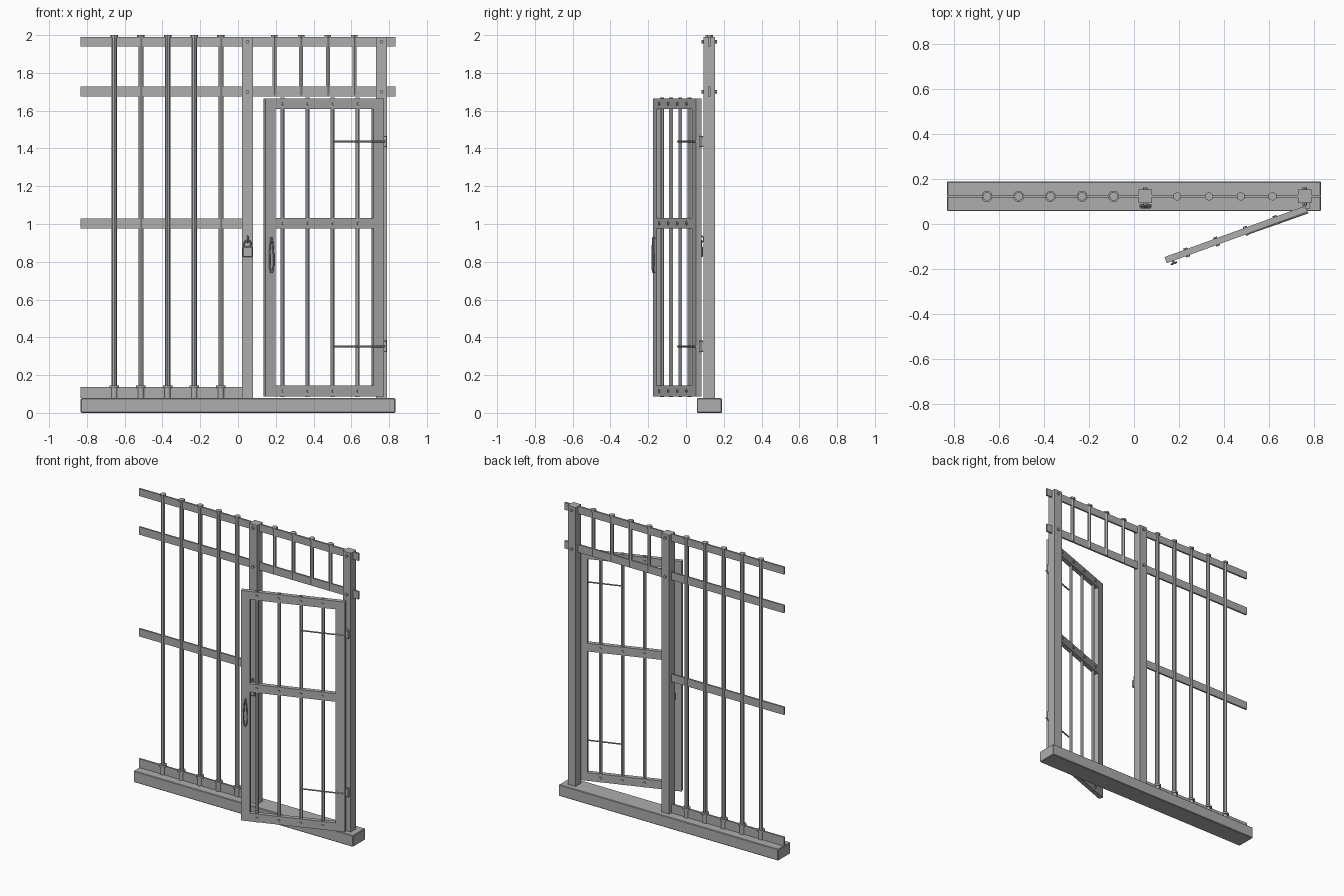
import bpy, bmesh, math
from mathutils import Matrix, Vector

if "Cube" in bpy.data.objects:
    bpy.data.objects.remove(bpy.data.objects["Cube"])

steel = bpy.data.materials.new("grey steel")
steel.use_nodes = True
COLOUR = (0.42, 0.42, 0.42, 1)
steel.diffuse_color = COLOUR
steel.node_tree.nodes["Principled BSDF"].inputs["Base Color"].default_value = COLOUR

# Door frame of reference: x runs from free edge to hinge, y is thickness
DOOR = Matrix.Translation((0.141, -0.161, 0)) @ Matrix.Rotation(math.radians(20), 4, "Z")
WALL = Matrix.Identity(4)


def finish(name, bm, place=WALL):
    mesh = bpy.data.meshes.new(name)
    bmesh.ops.recalc_face_normals(bm, faces=bm.faces)
    bm.to_mesh(mesh)
    bm.free()
    mesh.materials.append(steel)
    obj = bpy.data.objects.new(name, mesh)
    bpy.context.collection.objects.link(obj)
    obj.matrix_world = place
    return obj


def box(name, x, y, z, place=WALL, bevel=0):
    bm = bmesh.new()
    spans = (x, y, z)
    mid = Vector([(a + b) / 2 for a, b in spans])
    size = Vector([b - a for a, b in spans])
    bmesh.ops.create_cube(bm, size=1, matrix=Matrix.Translation(mid) @ Matrix.Diagonal(size.to_4d()))
    obj = finish(name, bm, place)
    if bevel:
        mod = obj.modifiers.new("edge", "BEVEL")
        mod.width, mod.segments = bevel, 1
    return obj


def rod(name, start, end, radius, sides=6, place=WALL):
    a, b = Vector(start), Vector(end)
    turn = (b - a).to_track_quat("Z", "Y").to_matrix().to_4x4()
    bm = bmesh.new()
    bmesh.ops.create_cone(bm, cap_ends=True, segments=sides, radius1=radius, radius2=radius,
                          depth=(b - a).length, matrix=Matrix.Translation((a + b) / 2) @ turn)
    return finish(name, bm, place)


def wire(name, points, radius, closed=False, place=WALL):
    curve = bpy.data.curves.new(name, "CURVE")
    curve.dimensions = "3D"
    curve.bevel_depth, curve.bevel_resolution = radius, 1
    line = curve.splines.new("POLY")
    line.points.add(len(points) - 1)
    for p, co in zip(line.points, points):
        p.co = (*co, 1)
    line.use_cyclic_u = closed
    curve.use_fill_caps = True
    curve.materials.append(steel)
    obj = bpy.data.objects.new(name, curve)
    bpy.context.collection.objects.link(obj)
    obj.matrix_world = place


# Sill, posts and flat rails
MID = 0.123
FLAT = (MID - 0.006, MID + 0.006)
box("sill", (-0.833, 0.833), (0.057, 0.19), (0, 0.078), bevel=0.004)
for side, x in (("middle", 0.05), ("hinge", 0.76)):
    box(side + "_post", (x - 0.03, x + 0.03), (0.093, 0.153), (0.078, 1.99))
    for z in (1.965, 1.70):
        rod(side + "_post_bolt", (x, 0.083, z), (x, 0.163, z), 0.01, 8)
for name, right, low, high in (("top_rail", 0.833, 1.94, 1.99), ("lintel_rail", 0.833, 1.675, 1.728),
                               ("middle_rail", 0.025, 0.977, 1.03), ("bottom_rail", 0.025, 0.078, 0.138)):
    box(name, (-0.833, right), FLAT, (low, high))

# Fixed bars with foot sockets and caps
for i in range(5):
    x = -0.655 + i * 0.1412
    rod("fixed_bar", (x, MID, 0.078), (x, MID, 1.995), 0.014, 8)
    rod("bar_cap", (x, MID, 1.988), (x, MID, 2.0), 0.02, 8)
    rod("foot_socket", (x, MID, 0.078), (x, MID, 0.135), 0.017, 12)
    rod("foot_collar", (x, MID, 0.133), (x, MID, 0.146), 0.025, 12)

# Short bars above the doorway
for i in range(4):
    x = 0.193 + i * 0.1412
    rod("short_bar", (x, MID, 1.68), (x, MID, 1.995), 0.012)
    rod("short_bar_cap", (x, MID, 1.988), (x, MID, 2.0), 0.02)

# Open door frame
LENGTH, HALF = 0.667, 0.0145
LOW, HIGH = 0.088, 1.665
box("door_free_stile", (0, 0.056), (-HALF, HALF), (LOW, HIGH), DOOR)
box("door_hinge_stile", (LENGTH - 0.06, LENGTH), (-HALF, HALF), (LOW, HIGH), DOOR)
rails = (LOW + 0.028, 1.003, HIGH - 0.028)
for z in rails:
    box("door_rail", (0.05, LENGTH - 0.05), (-HALF, HALF), (z - 0.028, z + 0.028), DOOR)
for i in range(4):
    x = 0.1 + i * 0.1412
    rod("door_bar", (x, 0, LOW - 0.004), (x, 0, HIGH + 0.005), 0.011, 6, DOOR)
    for z in rails:
        rod("door_bolt", (x, -0.021, z), (x, 0.021, z), 0.009, 8, DOOR)

# Hinges with long straps
for z in (0.352, 1.437):
    rod("hinge_strap", (0.385, -HALF, z), (0.67, -HALF - 0.003, z), 0.005, 6, DOOR)
    rod("hinge_barrel", (0.777, 0.08, z - 0.03), (0.777, 0.08, z + 0.03), 0.009, 8)
    box("hinge_leaf", (0.755, 0.785), (0.07, 0.094), (z - 0.024, z + 0.024))

# Pull handle: narrow loop over a thin backing
loop = []
for i in range(20):
    t = 2 * math.pi * i / 20
    loop.append((0.03 + (0.011 - 0.004 * math.cos(t)) * math.sin(t),
                 -0.026, 0.835 + 0.092 * math.cos(t)))
wire("door_handle", loop, 0.004, True, DOOR)
for z in (0.745, 0.925):
    rod("handle_stud", (0.03, -0.028, z), (0.03, -HALF, z), 0.005, 8, DOOR)

# Padlock hanging on the middle post
box("padlock_body", (0.025, 0.077), (0.07, 0.09), (0.825, 0.88), bevel=0.004)
arch = [(0.034, 0.08, 0.875)]
for i in range(9):
    t = math.pi * (1 - i / 8)
    arch.append((0.051 + 0.017 * math.cos(t), 0.08, 0.897 + 0.017 * math.sin(t)))
arch.append((0.068, 0.08, 0.875))
wire("padlock_shackle", arch, 0.004)
ring = [(0.051, 0.083 + 0.01 * math.cos(t), 0.92 + 0.016 * math.sin(t))
        for t in (math.pi * i / 6 for i in range(12))]
wire("padlock_ring", ring, 0.004, True)
